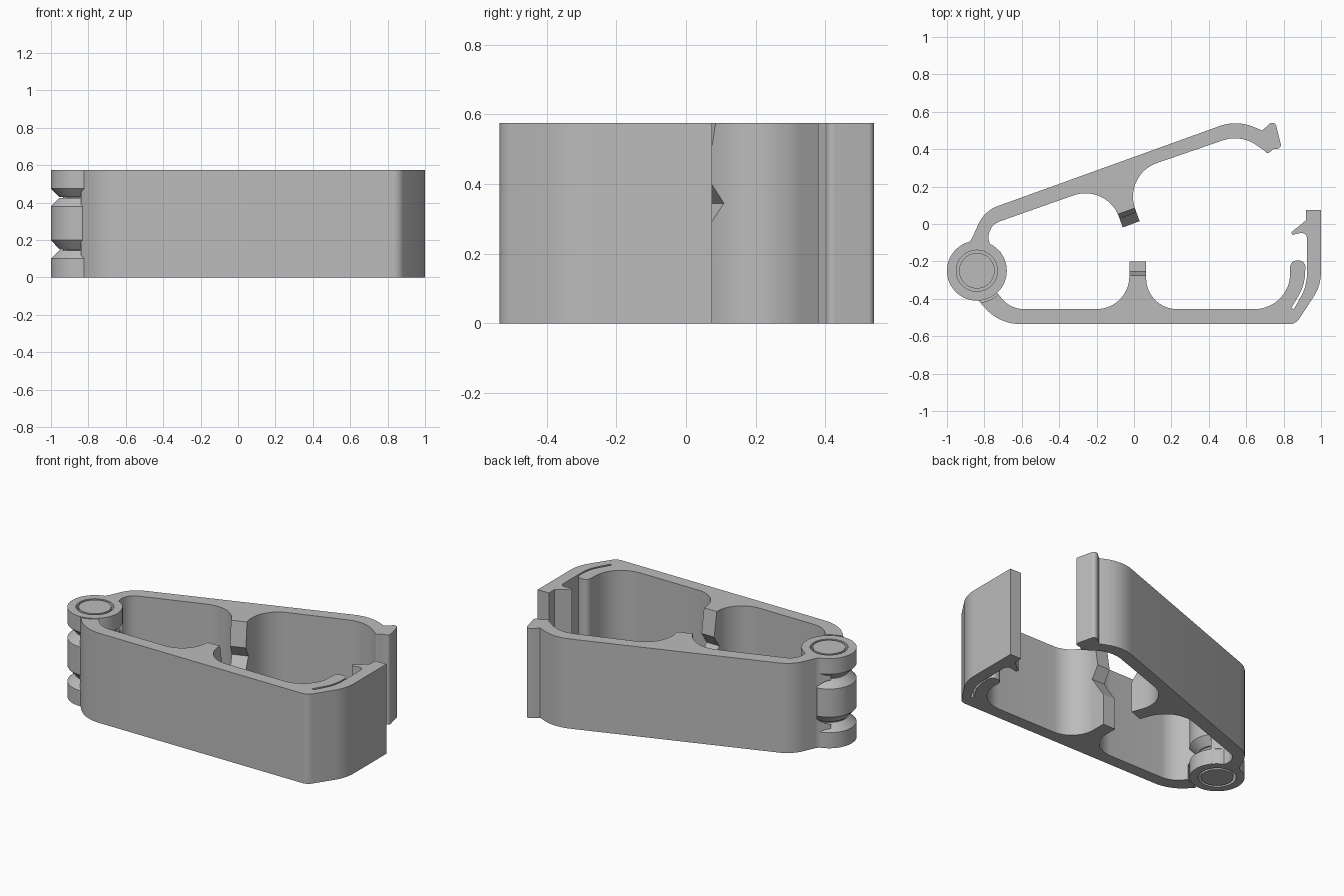
import bpy, bmesh, math
from mathutils import Vector, Matrix

HEIGHT = 0.575
HINGE = Vector((-0.84, -0.25, 0))

cube = bpy.data.objects.get("Cube")
if cube:
    bpy.data.objects.remove(cube, do_unlink=True)

grey = bpy.data.materials.new("light_grey")
grey.use_nodes = True
grey.diffuse_color = (0.5, 0.5, 0.5, 1)
grey.node_tree.nodes["Principled BSDF"].inputs["Base Color"].default_value = grey.diffuse_color


def finish(name, bm):
    bmesh.ops.recalc_face_normals(bm, faces=bm.faces)
    mesh = bpy.data.meshes.new(name)
    bm.to_mesh(mesh)
    bm.free()
    mesh.materials.append(grey)
    obj = bpy.data.objects.new(name, mesh)
    bpy.context.collection.objects.link(obj)
    return obj


def rounded(corners):
    """Closed outline whose corners (x, y, radius) become arcs."""
    result = []
    for i, corner in enumerate(corners):
        p = Vector(corner[:2])
        if len(corner) < 3:
            result.append(p)
            continue
        back = Vector(corners[i - 1][:2]) - p
        ahead = Vector(corners[(i + 1) % len(corners)][:2]) - p
        half = back.angle(ahead) / 2
        reach = min(corner[2] / math.tan(half), 0.9 * back.length, 0.9 * ahead.length)
        radius = reach * math.tan(half)
        middle = (back.normalized() + ahead.normalized()).normalized()
        centre = p + middle * (radius / math.sin(half))
        start = p + back.normalized() * reach - centre
        end = p + ahead.normalized() * reach - centre
        sweep = math.atan2(start.cross(end), start.dot(end))
        steps = max(3, math.ceil(abs(sweep) / math.radians(6)))
        for k in range(steps + 1):
            result.append(centre + Matrix.Rotation(sweep * k / steps, 2) @ start)
    return result


def prism(name, outline, low, high, matrix=Matrix()):
    bm = bmesh.new()
    face = bm.faces.new([bm.verts.new((p[0], p[1], low)) for p in outline])
    top = bmesh.ops.extrude_face_region(bm, geom=[face])["geom"]
    bmesh.ops.translate(bm, vec=(0, 0, high - low),
                        verts=[g for g in top if isinstance(g, bmesh.types.BMVert)])
    bm.transform(matrix)
    return finish(name, bm)


def lathe(name, profile):
    """Spin (radius, z) points about the hinge axis."""
    bm = bmesh.new()
    verts = [bm.verts.new((r, 0, z)) for r, z in profile]
    edges = [bm.edges.new(pair) for pair in zip(verts, verts[1:])]
    if profile[0][0] > 0:
        edges.append(bm.edges.new((verts[-1], verts[0])))
    bmesh.ops.spin(bm, geom=verts + edges, axis=(0, 0, 1), cent=(0, 0, 0),
                   angle=math.tau, steps=64, use_merge=True)
    bmesh.ops.remove_doubles(bm, verts=bm.verts, dist=0.0001)
    bm.transform(Matrix.Translation(HINGE))
    return finish(name, bm)


def flip(profile):
    return [(r, HEIGHT - z) for r, z in profile]


def carve(obj, cutters):
    for cutter in cutters:
        mod = obj.modifiers.new("cut", "BOOLEAN")
        mod.operation = "DIFFERENCE"
        mod.solver = "EXACT"
        mod.object = cutter
    graph = bpy.context.evaluated_depsgraph_get()
    mesh = bpy.data.meshes.new_from_object(obj.evaluated_get(graph))
    obj.modifiers.clear()
    obj.data = mesh
    for cutter in cutters:
        bpy.data.objects.remove(cutter, do_unlink=True)


def jaw_cutter(x, y, turn):
    """Grip groove across the tip of a post."""
    groove = [(0.05, 0.2), (0, 0.2), (-0.1, 0.345), (-0.05, 0.42),
              (-0.075, HEIGHT), (-0.075, 0.7), (0.05, 0.7)]
    axes = Matrix(((0, 0, 1, 0), (1, 0, 0, 0), (0, 1, 0, 0), (0, 0, 0, 1)))
    place = Matrix.Translation((x, y, 0)) @ Matrix.Rotation(math.radians(turn), 4, "Z")
    return prism("jaw_cutter", groove, -0.1, 0.1, place @ axes)


# Front arm with latch hook, spring tongue and post
front_outline = rounded([
    HINGE[:2], (-0.84, -0.4), (-0.72, -0.535, 0.25), (0.864, -0.535, 0.06),
    (1, -0.33, 0.25), (1, 0.075), (0.92, 0.075), (0.92, 0.02),
    (0.84, -0.045), (0.848, -0.058), (0.925, -0.04, 0.03),
    (0.925, -0.33, 0.25), (0.855, -0.455), (0.84, -0.45),
    (0.912, -0.33, 0.25), (0.918, -0.195, 0.035), (0.835, -0.195, 0.035),
    (0.835, -0.455, 0.19), (0.065, -0.455, 0.165), (0.065, -0.2),
    (-0.025, -0.2), (-0.025, -0.455, 0.175), (-0.66, -0.455, 0.15),
    (-0.73, -0.37)])
front_arm = prism("front_arm", front_outline, 0, HEIGHT)
clearance = [(0, -0.1), (0.17, -0.1), (0.17, 0.1), (0.12, 0.15), (0, 0.15)]
carve(front_arm, [lathe("low_clearance", clearance),
                  lathe("high_clearance", flip(clearance)),
                  jaw_cutter(0.02, -0.2, 0)])

# Back arm with catch and post
back_outline = rounded([
    HINGE[:2], (-0.71, -0.15), (-0.77, -0.11, 0.03), (-0.8, -0.015, 0.09),
    (-0.145, 0.216, 0.19), (-0.06, -0.018), (0.03, 0.015),
    (-0.06, 0.263, 0.19), (0.57, 0.48, 0.2), (0.7, 0.39),
    (0.715, 0.375, 0.01), (0.745, 0.4), (0.79, 0.405, 0.02),
    (0.757, 0.54, 0.02), (0.73, 0.54, 0.02), (0.685, 0.5),
    (0.55, 0.557, 0.25), (-0.8, 0.07, 0.18), (-0.87, -0.085, 0.06),
    (-0.93, -0.14)])
back_arm = prism("back_arm", back_outline, 0, HEIGHT)
carve(back_arm, [
    lathe("middle_clearance", [(0, -0.1), (0.13, -0.1), (0.13, 0.13), (0.17, 0.185),
                               (0.17, 0.39), (0.13, 0.445), (0.13, 0.7), (0, 0.7)]),
    jaw_cutter(-0.015, -0.002, 200)])

# Hinge knuckles and pin
ring = [(0.11, 0), (0.16, 0), (0.16, 0.1), (0.115, 0.145), (0.11, 0.145)]
knuckles = [
    lathe("bottom_knuckle", ring),
    lathe("top_knuckle", flip(ring)),
    lathe("middle_knuckle", [(0, 0.15), (0.115, 0.15), (0.16, 0.2), (0.16, 0.38),
                             (0.115, 0.425), (0, 0.425)]),
    lathe("hinge_pin", [(0, 0), (0.095, 0), (0.095, HEIGHT), (0, HEIGHT)])]

# Smooth curved walls, keep the edges crisp
bpy.ops.object.select_all(action="DESELECT")
for part in [front_arm, back_arm] + knuckles:
    part.select_set(True)
bpy.context.view_layer.objects.active = front_arm
bpy.ops.object.shade_smooth_by_angle(angle=math.radians(25))
